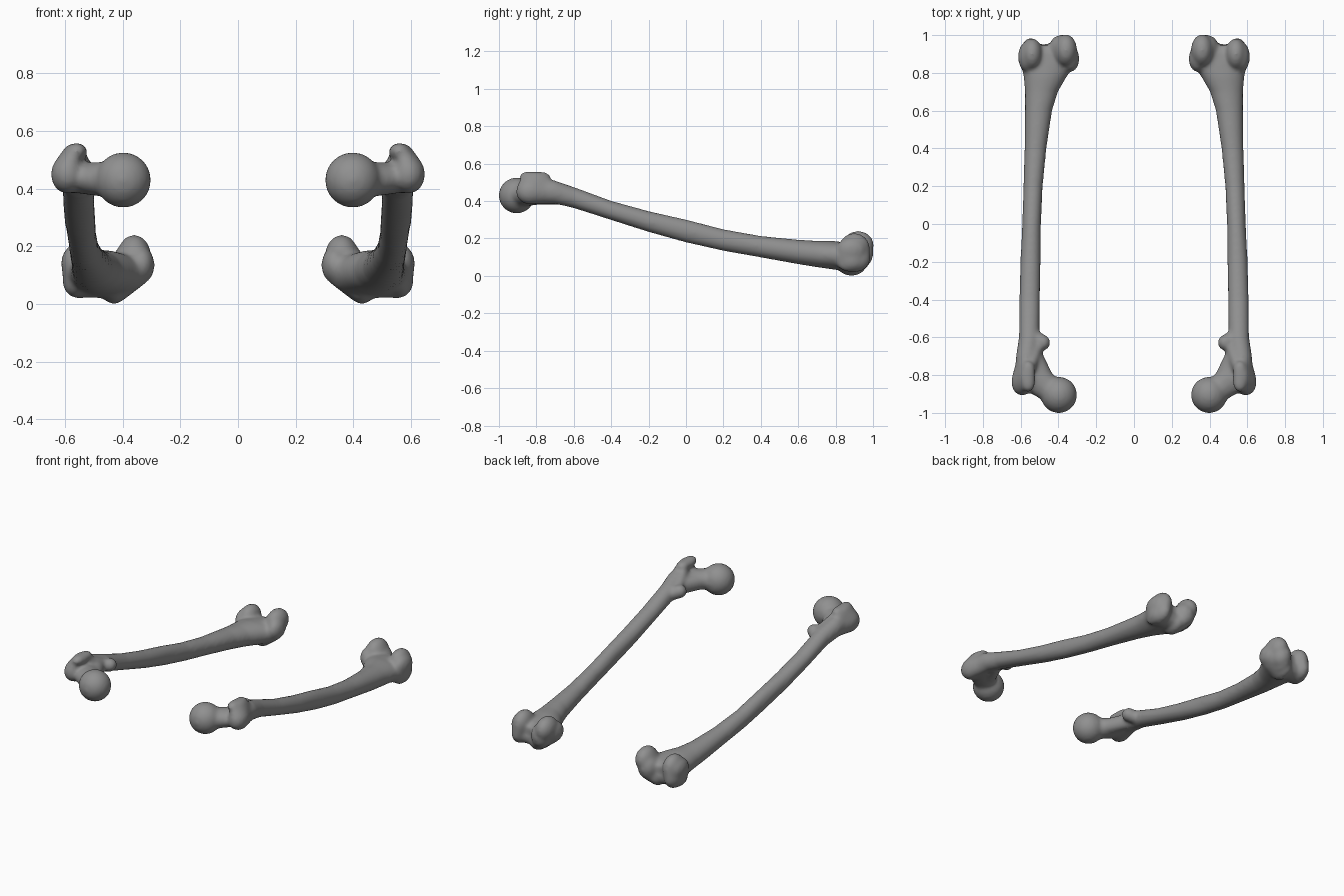
import bpy, bmesh, math
from mathutils import Matrix

if "Cube" in bpy.data.objects:
    bpy.data.objects.remove(bpy.data.objects["Cube"])

bm = bmesh.new()


def loft(rings, n=20):
    """Closed tube along y; ring = (y, x min, x max, z min, z max)."""
    loops = []
    for y, x0, x1, z0, z1 in rings:
        cx, cz, rx, rz = (x0 + x1) / 2, (z0 + z1) / 2, (x1 - x0) / 2, (z1 - z0) / 2
        loops.append([bm.verts.new((cx + rx * math.cos(2 * math.pi * i / n), y,
                                    cz + rz * math.sin(2 * math.pi * i / n))) for i in range(n)])
    for a, b in zip(loops, loops[1:]):
        for i in range(n):
            j = (i + 1) % n
            bm.faces.new((a[i], a[j], b[j], b[i]))
    bm.faces.new(loops[0][::-1])
    bm.faces.new(loops[-1])


def blend(*balls):
    """Convex skin around ellipsoids; ball = (centre, radii)."""
    t = bmesh.new()
    for c, r in balls:
        r = r if isinstance(r, tuple) else (r, r, r)
        bmesh.ops.create_icosphere(t, subdivisions=3, radius=1,
                                   matrix=Matrix.Translation(c) @ Matrix.Diagonal((*r, 1)))
    if len(balls) > 1:
        res = bmesh.ops.convex_hull(t, input=t.verts[:])
        inner = {g for g in res["geom_interior"] if isinstance(g, bmesh.types.BMVert)}
        bmesh.ops.delete(t, geom=list(inner), context='VERTS')
    bmesh.ops.recalc_face_normals(t, faces=t.faces[:])
    me = bpy.data.meshes.new("part")
    t.to_mesh(me)
    t.free()
    bm.from_mesh(me)
    bpy.data.meshes.remove(me)


# bowed shaft flaring into the knee end
loft([(-.82, .53, .635, .385, .515), (-.7, .515, .625, .385, .51), (-.6, .50, .61, .362, .476),
      (-.4, .498, .608, .298, .402), (-.2, .494, .602, .234, .347), (0, .492, .592, .178, .302),
      (.2, .483, .586, .133, .25), (.4, .463, .58, .098, .214), (.6, .433, .578, .062, .194),
      (.7, .402, .578, .046, .188), (.78, .355, .585, .035, .188), (.85, .31, .60, .025, .18),
      (.91, .315, .598, .03, .17), (.945, .34, .585, .04, .15)])

# hip ball and neck
blend(((.398, -.905, .43), .097))
blend(((.42, -.895, .43), .065), ((.55, -.79, .437), (.06, .1, .053)))
blend(((.45, -.87, .43), .05), ((.53, -.69, .43), (.04, .06, .05)))

# greater trochanter with its hooked crest
blend(((.592, -.835, .45), (.058, .075, .068)), ((.578, -.81, .505), (.035, .08, .05)),
      ((.57, -.70, .44), (.045, .05, .05)))
blend(((.56, -.845, .53), (.036, .045, .03)), ((.56, -.77, .527), (.036, .045, .03)))
blend(((.54, -.82, .525), (.02, .045, .022)))

# crest down to the lesser trochanter
blend(((.55, -.76, .50), .03), ((.515, -.66, .45), .028))
blend(((.483, -.628, .435), (.041, .042, .042)), ((.53, -.60, .415), .04))

# inner condyle
blend(((.36, .92, .165), (.059, .085, .076)), ((.40, .905, .10), (.055, .085, .08)))
blend(((.335, .875, .135), (.046, .07, .065)), ((.43, .885, .06), (.05, .08, .061)))
blend(((.385, .93, .12), (.065, .072, .08)))

# outer condyle
blend(((.54, .90, .15), (.056, .083, .08)), ((.55, .90, .09), (.052, .085, .072)))
blend(((.568, .885, .14), (.046, .08, .065)), ((.565, .88, .068), (.037, .075, .047)))

# kneecap groove bridge between the condyles
blend(((.43, .885, .075), (.05, .068, .057)), ((.56, .885, .08), (.05, .068, .057)))

me = bpy.data.meshes.new("thigh_bones")
bmesh.ops.recalc_face_normals(bm, faces=bm.faces[:])
bm.to_mesh(me)
bm.free()
bones = bpy.data.objects.new("thigh_bones", me)
bpy.context.collection.objects.link(bones)

# dark grey bone
grey = bpy.data.materials.new("dark_grey")
grey.diffuse_color = (.28, .28, .28, 1)
grey.use_nodes = True
grey.node_tree.nodes["Principled BSDF"].inputs["Base Color"].default_value = grey.diffuse_color
me.materials.append(grey)

# fuse the parts, soften the joins, mirror to the other leg
fuse = bones.modifiers.new("fuse", 'REMESH')
fuse.mode = 'VOXEL'
fuse.voxel_size = .01
fuse.use_smooth_shade = True
soft = bones.modifiers.new("soften", 'SMOOTH')
soft.factor = .5
soft.iterations = 12
mirror = bones.modifiers.new("other_leg", 'MIRROR')
mirror.use_axis[0] = True
mirror.use_mirror_merge = False
